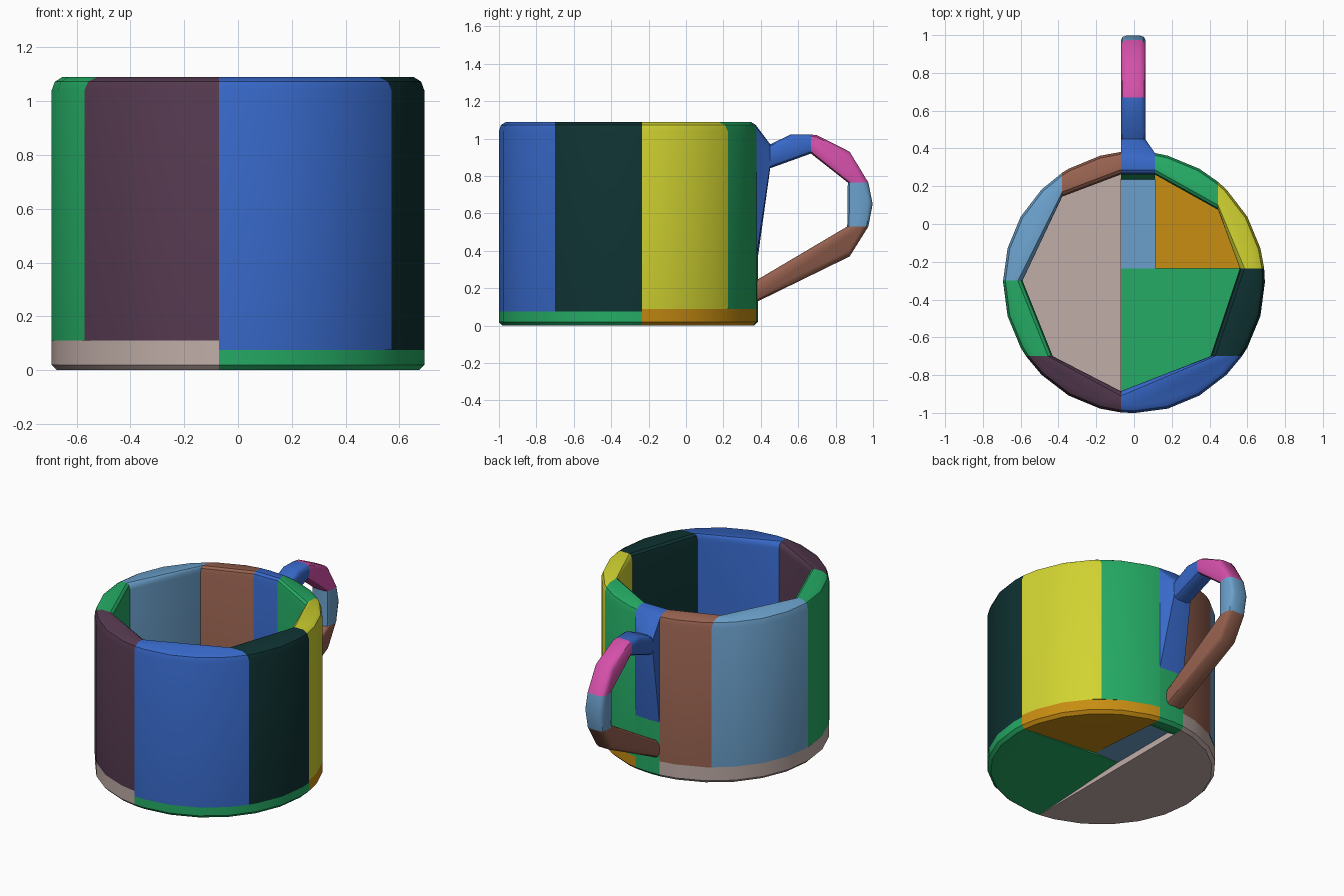
import bpy, bmesh, math

cube = bpy.data.objects.get("Cube")
if cube:
    bpy.data.objects.remove(cube, do_unlink=True)

CY, R, TOP = -0.308, 0.693, 1.09   # cup axis, radius and height
LEFT, RIGHT, MID = -0.07, 0.11, -0.235   # planes that split the cup


def material(name, rgb):
    lin = [(c / 255 / 12.92) if c < 11 else ((c / 255 + 0.055) / 1.055) ** 2.4 for c in rgb]
    m = bpy.data.materials.new(name)
    m.use_nodes = True
    m.diffuse_color = (*lin, 1)
    m.node_tree.nodes["Principled BSDF"].inputs["Base Color"].default_value = (*lin, 1)
    return m


MATS = {n: material(n, c) for n, c in {
    "blue": (55, 104, 200), "plum": (84, 57, 79), "dark_teal": (15, 50, 50),
    "yellow": (209, 211, 49), "green": (37, 172, 101), "brown": (150, 97, 79),
    "light_blue": (107, 160, 203), "pink": (213, 80, 170),
    "pale_rose": (192, 173, 167), "orange": (200, 141, 18)}.items()}


def hull(name, color, points):
    """Convex solid around the points."""
    bm = bmesh.new()
    for p in points:
        bm.verts.new(p)
    bmesh.ops.remove_doubles(bm, verts=bm.verts, dist=0.0005)
    res = bmesh.ops.convex_hull(bm, input=bm.verts)
    spare = [g for g in set(res["geom_interior"] + res["geom_unused"])
             if isinstance(g, bmesh.types.BMVert)]
    bmesh.ops.delete(bm, geom=spare, context="VERTS")
    bmesh.ops.dissolve_limit(bm, angle_limit=0.01, verts=bm.verts, edges=bm.edges)
    bmesh.ops.recalc_face_normals(bm, faces=bm.faces)
    me = bpy.data.meshes.new(name)
    bm.to_mesh(me)
    bm.free()
    me.materials.append(MATS[color])
    ob = bpy.data.objects.new(name, me)
    bpy.context.collection.objects.link(ob)
    bpy.ops.object.select_all(action="DESELECT")
    ob.select_set(True)
    bpy.context.view_layer.objects.active = ob
    bpy.ops.object.shade_smooth_by_angle(angle=math.radians(32))
    return ob


# Cuts through the wall: fixed axis, its value, outward sign, inner coordinate on the other axis
CUTS = {
    "front": ("x", LEFT, -1, -0.885), "front_left": ("y", -0.70, 1, 0.405),
    "left": ("y", MID, 1, 0.56), "back_left": ("x", 0.445, 1, 0.075),
    "handle_left": ("x", RIGHT, 1, 0.262), "handle_right": ("x", LEFT, 1, 0.262),
    "back_right": ("x", -0.38, 1, 0.145), "right": ("y", -0.30, -1, -0.59),
    "front_right": ("y", -0.70, -1, -0.43)}


def cut_angle(cut, r):
    axis, v, s, _ = CUTS[cut]
    if axis == "x":
        return math.atan2(s * math.sqrt(r * r - v * v), v)
    return math.atan2(v - CY, s * math.sqrt(r * r - (v - CY) ** 2))


def arc(c0, c1, r, z):
    """Points on the cup circle between two cuts."""
    a0, a1 = cut_angle(c0, r), cut_angle(c1, r)
    while a1 < a0:
        a1 += 2 * math.pi
    step = math.radians(15)
    inside = [k * step for k in range(-24, 49) if a0 + 0.04 < k * step < a1 - 0.04]
    return [(r * math.cos(a), CY + r * math.sin(a), z) for a in [a0, *inside, a1]]


def inner(cut, z, out=0.0):
    axis, v, s, i = CUTS[cut]
    return (v, i + s * out, z) if axis == "x" else (i + s * out, v, z)


def wall_points(c0, c1, z0):
    pts = arc(c0, c1, R, z0) + arc(c0, c1, R, TOP - 0.05)
    pts += arc(c0, c1, R - 0.012, TOP - 0.017) + arc(c0, c1, R - 0.04, TOP)
    for c in (c0, c1):
        pts += [inner(c, z0), inner(c, TOP - 0.04), inner(c, TOP - 0.012, 0.008),
                inner(c, TOP, 0.025)]
    return pts


# Cup wall, one solid per colour
for name, color, c0, c1, z0 in [
        ("wall_front", "blue", "front", "front_left", 0.075),
        ("wall_front_left", "dark_teal", "front_left", "left", 0.075),
        ("wall_left", "yellow", "left", "back_left", 0.09),
        ("wall_back_left", "green", "back_left", "handle_left", 0.09),
        ("wall_back_right", "brown", "handle_right", "back_right", 0.11),
        ("wall_right", "light_blue", "back_right", "right", 0.11),
        ("wall_side_right", "green", "right", "front_right", 0.11),
        ("wall_front_right", "plum", "front_right", "front", 0.11)]:
    hull(name, color, wall_points(c0, c1, z0))

# Wall behind the handle, reaching out to the handle's upper root
root = [(x, 0.45, z) for x, z in [(-0.07, 0.86), (-0.07, 0.95), (0.06, 0.86), (0.06, 0.95),
                                  (-0.04, 0.84), (0.035, 0.84), (-0.04, 0.97), (0.035, 0.97)]]
hull("wall_handle_root", "blue", wall_points("handle_left", "handle_right", 0.37) + root)


# Base slabs with rounded outer rim
def rim(c0, c1, z1):
    return arc(c0, c1, R - 0.02, 0) + arc(c0, c1, R, 0.02) + arc(c0, c1, R, z1)


hull("base_right", "pale_rose", rim("handle_right", "front", 0.11))
hull("base_front_left", "green", rim("front", "left", 0.075)
     + [(LEFT, MID, 0.04), (LEFT, MID, 0.075)])
hull("base_back_left", "orange", rim("left", "handle_left", 0.09)
     + [(RIGHT, MID, 0.04), (RIGHT, MID, 0.09)])
hull("base_strip", "light_blue", [(x, y, z) for x in (LEFT, RIGHT)
                                  for y in (MID, 0.25) for z in (0.04, 0.075)])
hull("base_handle_root", "green", rim("handle_left", "handle_right", 0.37)
     + [(x, y, z) for x in (LEFT, RIGHT)
        for y, z in [(0.30, 0.0), (0.235, 0.04), (0.235, 0.075), (0.262, 0.37)]])


# Handle: rounded solids between an outer and an inner line in the side plane (y, z)
def handle(name, color, outer, inner_line):
    pts = []
    for line, other in ((outer, inner_line), (inner_line, outer)):
        for y, z in line:
            ty, tz = min(other, key=lambda q: math.dist(q, (y, z)))
            d = math.dist((ty, tz), (y, z))
            for half, depth in ((0.036, 0), (0.056, 0.010), (0.065, 0.032)):
                k = depth / d
                for s in (-1, 1):
                    pts.append((-0.004 + s * half, y + (ty - y) * k, z + (tz - z) * k))
    hull(name, color, pts)


handle("handle_upper", "blue", [(0.44, 0.965), (0.56, 1.022), (0.67, 1.022)],
       [(0.44, 0.838), (0.668, 0.92)])
handle("handle_bend", "pink", [(0.67, 1.022), (0.70, 1.018), (0.875, 0.93), (0.975, 0.765)],
       [(0.668, 0.92), (0.865, 0.765)])
handle("handle_grip", "light_blue", [(0.975, 0.765), (0.998, 0.65), (0.975, 0.53)],
       [(0.865, 0.765), (0.862, 0.53)])
handle("handle_lower", "brown", [(0.975, 0.53), (0.875, 0.37), (0.38, 0.128)],
       [(0.862, 0.53), (0.38, 0.245)])
